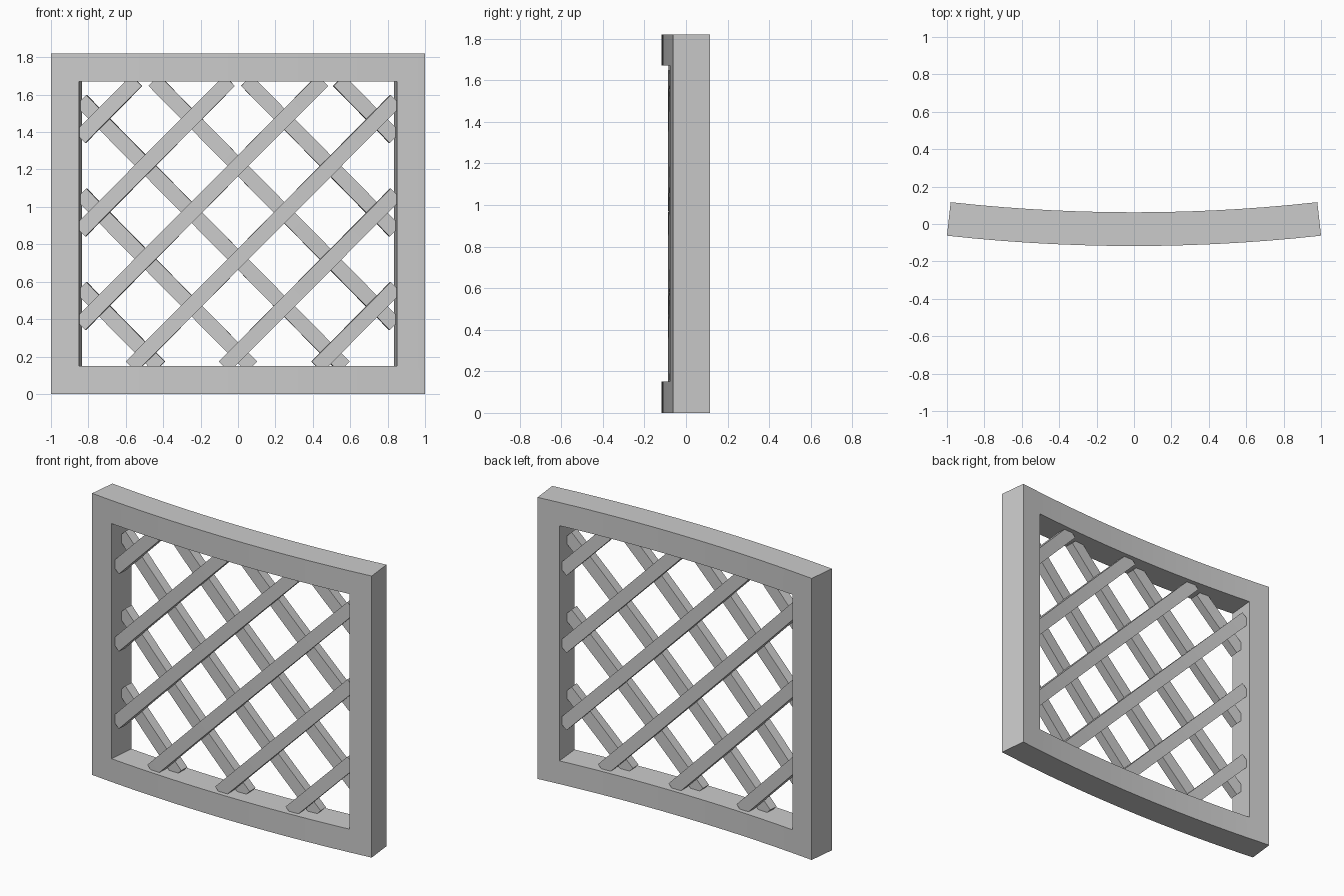
import bpy, bmesh, math
from mathutils import Vector

if "Cube" in bpy.data.objects:
    bpy.data.objects.remove(bpy.data.objects["Cube"])

R = 9.1            # bend radius of the front face
HALF, H = 1.002, 1.82
RIM, DEPTH = 0.15, 0.18
SEG = 12

grey = bpy.data.materials.new("light grey")
grey.diffuse_color = (0.6, 0.6, 0.6, 1)
grey.use_nodes = True
grey.node_tree.nodes["Principled BSDF"].inputs["Base Color"].default_value = grey.diffuse_color


def bend(v):
    """Wrap a flat point (arc length, depth from front, height) round the arc."""
    a, r = v.x / R, R - v.y
    return Vector((r * math.sin(a), R - 0.1175 - r * math.cos(a), v.z))


def finish(bm, name):
    bmesh.ops.recalc_face_normals(bm, faces=bm.faces)
    for v in bm.verts:
        v.co = bend(v.co)
    me = bpy.data.meshes.new(name)
    bm.to_mesh(me)
    bm.free()
    ob = bpy.data.objects.new(name, me)
    bpy.context.collection.objects.link(ob)
    me.materials.append(grey)
    bpy.context.view_layer.objects.active = ob
    ob.select_set(True)
    bpy.ops.object.shade_smooth_by_angle(angle=math.radians(30))
    ob.select_set(False)


def make_frame():
    # front face ring from a grid with the opening left out, then extruded back
    bm = bmesh.new()
    inner = HALF - RIM
    xs = [-HALF] + [-inner + 2 * inner * i / SEG for i in range(SEG + 1)] + [HALF]
    zs = [0, RIM, H - RIM, H]
    grid = [[bm.verts.new((x, 0, z)) for z in zs] for x in xs]
    for i in range(len(xs) - 1):
        for j in range(3):
            if j == 1 and 0 < i < len(xs) - 2:
                continue
            bm.faces.new((grid[i][j], grid[i + 1][j], grid[i + 1][j + 1], grid[i][j + 1]))
    # unused vertices do not occur: every grid point touches the ring
    new = bmesh.ops.extrude_face_region(bm, geom=bm.faces[:], use_keep_orig=True)["geom"]
    for v in new:
        if isinstance(v, bmesh.types.BMVert):
            v.co.y += DEPTH
    finish(bm, "frame")


def make_slat(c, side, d0, d1, name):
    # 45 degree slat z = x + c clipped to the opening; side = -1 mirrors it
    x0, x1 = max(-0.85, 0.145 - c), min(0.85, 1.675 - c)
    bm = bmesh.new()
    o = 0.0285
    rings = []
    for i in range(SEG + 1):
        x = x0 + (x1 - x0) * i / SEG
        rings.append([bm.verts.new((side * (x + s * o), d, x + c - s * o))
                      for s, d in ((-1, d0), (1, d0), (1, d1), (-1, d1))])
    for a, b in zip(rings, rings[1:]):
        for k in range(4):
            bm.faces.new((a[k], a[(k + 1) % 4], b[(k + 1) % 4], b[k]))
    bm.faces.new(rings[0])
    bm.faces.new(rings[-1])
    finish(bm, name)


make_frame()
# two crossing layers of lattice slats
for k in range(6):
    c = -0.28 + 0.5 * k
    make_slat(c, 1, 0.03, 0.09, f"front_slat_{k + 1}")
    make_slat(c, -1, 0.09, 0.15, f"back_slat_{k + 1}")
